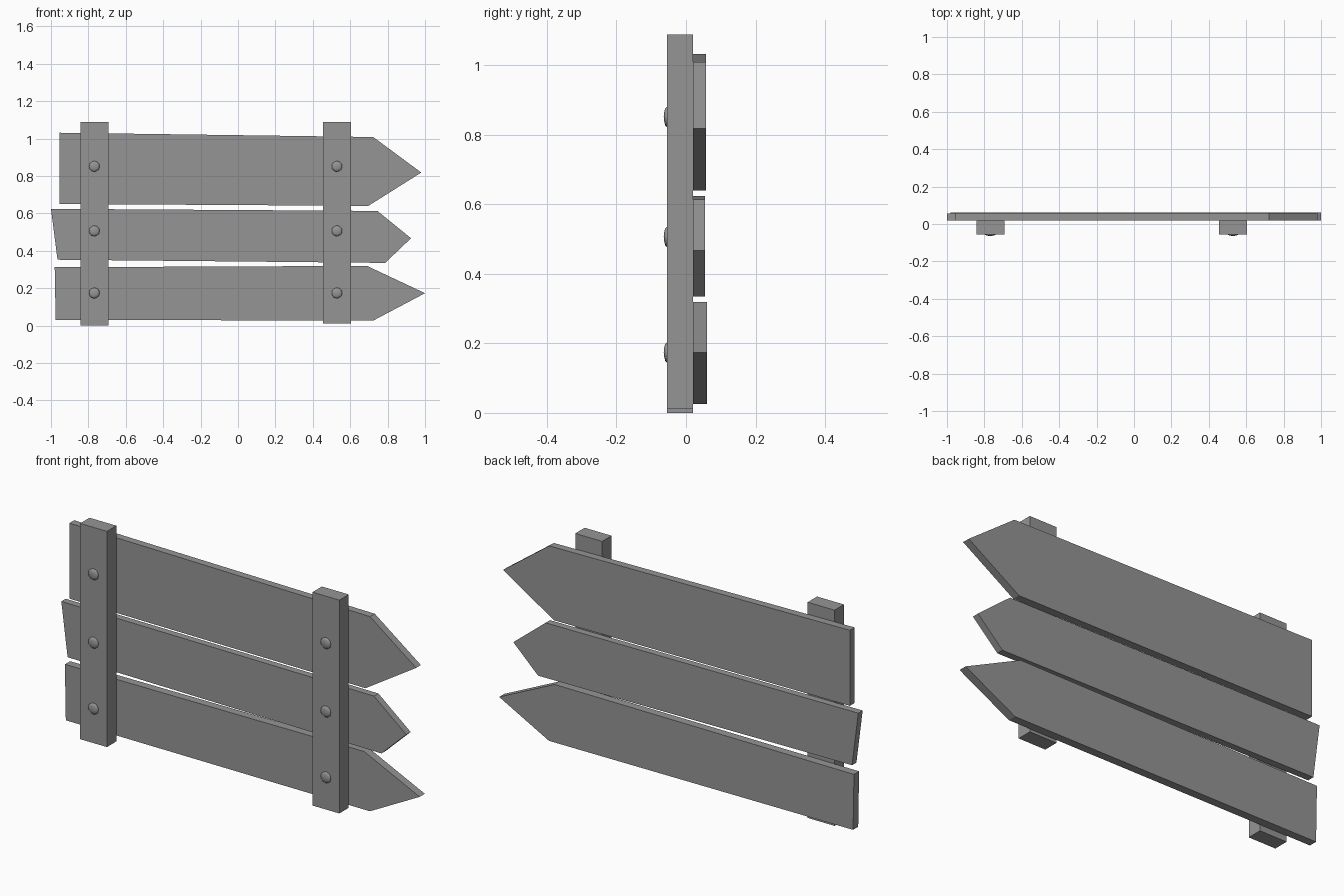
import bpy, bmesh

cube = bpy.data.objects.get("Cube")
if cube:
    bpy.data.objects.remove(cube, do_unlink=True)

# One grey for every part
grey = bpy.data.materials.new("weathered_grey")
grey.use_nodes = True
colour = (0.3, 0.3, 0.3, 1)
grey.diffuse_color = colour
grey.node_tree.nodes["Principled BSDF"].inputs["Base Color"].default_value = colour

FRONT, JOINT = -0.055, 0.02


def finish(name, bm):
    bmesh.ops.recalc_face_normals(bm, faces=bm.faces)
    mesh = bpy.data.meshes.new(name)
    bm.to_mesh(mesh)
    bm.free()
    mesh.materials.append(grey)
    obj = bpy.data.objects.new(name, mesh)
    bpy.context.collection.objects.link(obj)
    return obj


def slab(name, outline, y0, y1):
    """Extrude an x-z outline from y0 back to y1."""
    bm = bmesh.new()
    face = bm.faces.new([bm.verts.new((x, y0, z)) for x, z in outline])
    ext = bmesh.ops.extrude_face_region(bm, geom=[face])
    verts = [v for v in ext["geom"] if isinstance(v, bmesh.types.BMVert)]
    bmesh.ops.translate(bm, verts=verts, vec=(0, y1 - y0, 0))
    return finish(name, bm)


def stud(name, x, z):
    """Shallow faceted dome on the front of a post."""
    bm = bmesh.new()
    bmesh.ops.create_icosphere(bm, subdivisions=2, radius=1)
    for v in bm.verts:
        v.co = (x + v.co.x * 0.029, FRONT + v.co.y * 0.009, z + v.co.z * 0.029)
    obj = finish(name, bm)
    for p in obj.data.polygons:
        p.use_smooth = True


# Pointed planks, each slightly crooked
slab("top_plank", [(-0.955, 1.031), (-0.955, 0.65), (0.697, 0.64),
                   (0.98, 0.818), (0.723, 1.008)], JOINT, 0.058)
slab("middle_plank", [(-1, 0.624), (-0.965, 0.352), (0.787, 0.335),
                      (0.925, 0.467), (0.745, 0.613)], JOINT, 0.055)
slab("bottom_plank", [(-0.98, 0.312), (-0.975, 0.031), (0.722, 0.026),
                      (1, 0.173), (0.69, 0.319)], JOINT, 0.061)

# Upright posts with three studs each
for side, x, base in (("right", -0.768, 0), ("left", 0.529, 0.012)):
    w = 0.075
    slab(side + "_post", [(x - w, base), (x + w, base), (x + w, 1.088),
                          (x - w, 1.088)], FRONT, JOINT)
    for row, z in (("top", 0.851), ("middle", 0.506), ("bottom", 0.174)):
        stud(f"{side}_{row}_stud", x, z)
